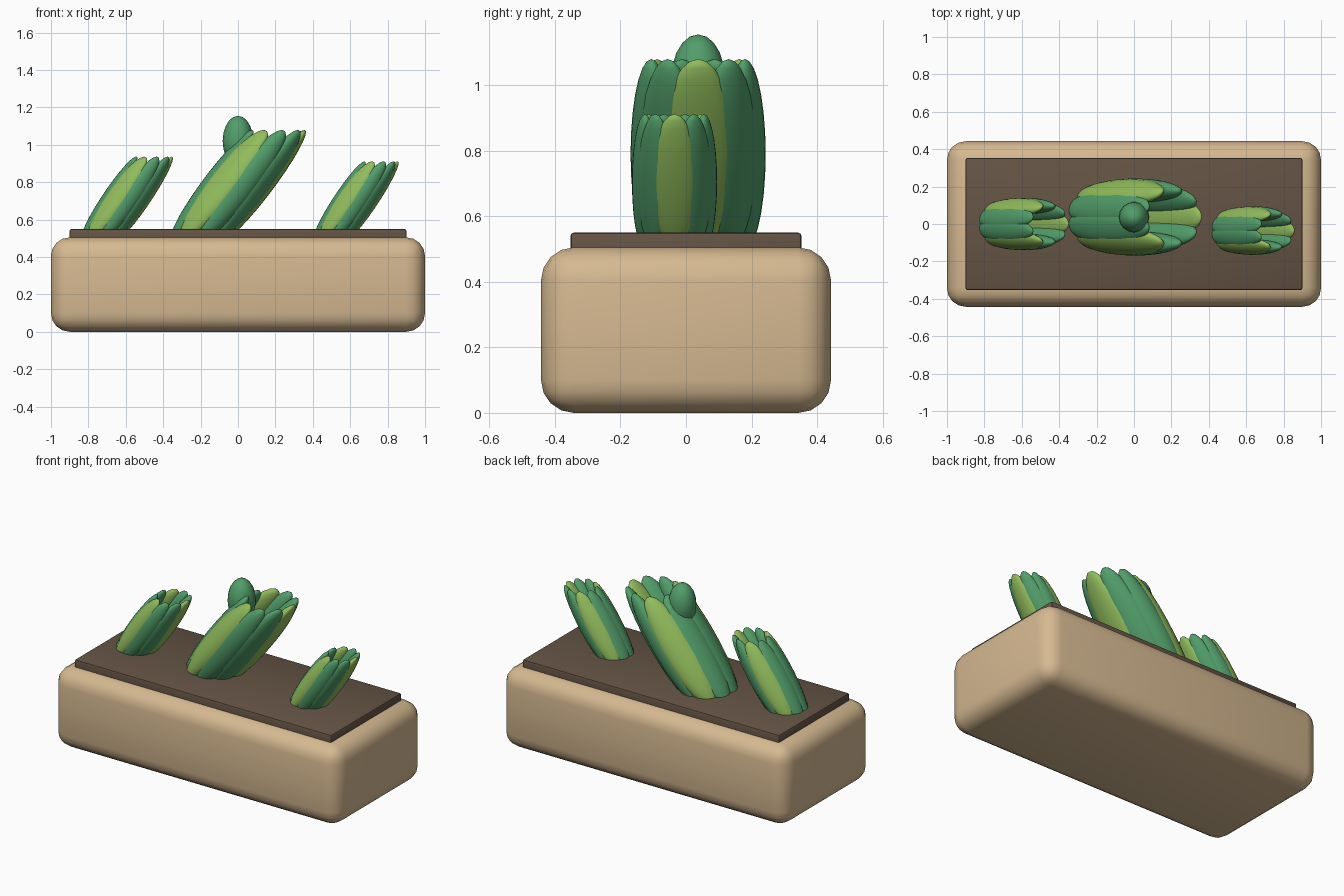
import bpy
import math
from mathutils import Matrix

cube = bpy.data.objects.get("Cube")
if cube:
    bpy.data.objects.remove(cube, do_unlink=True)


def material(name, rgb):
    mat = bpy.data.materials.new(name)
    mat.use_nodes = True
    colour = (*rgb, 1.0)
    mat.diffuse_color = colour
    bsdf = mat.node_tree.nodes["Principled BSDF"]
    bsdf.inputs["Base Color"].default_value = colour
    bsdf.inputs["Roughness"].default_value = 0.8
    return mat


CLAY = material("sand clay", (0.67, 0.485, 0.285))
SOIL = material("dark soil", (0.13, 0.088, 0.06))
GREEN = material("leaf green", (0.085, 0.34, 0.145))
LIME = material("light green", (0.29, 0.51, 0.11))


def finish(name, mat):
    obj = bpy.context.object
    obj.name = name
    obj.data.materials.append(mat)
    return obj


def rounded_box(name, mat, size, z_mid, bevel, segments):
    bpy.ops.mesh.primitive_cube_add(size=1, location=(0, 0, z_mid))
    obj = finish(name, mat)
    obj.scale = size
    bpy.ops.object.transform_apply(location=False, rotation=False, scale=True)
    mod = obj.modifiers.new("Bevel", "BEVEL")
    mod.width = bevel
    mod.segments = segments
    bpy.ops.object.modifier_apply(modifier=mod.name)
    bpy.ops.object.shade_smooth_by_angle(angle=math.radians(40))


def ellipsoid(name, mat, matrix, segments=20, rings=14):
    """Unit sphere shaped by a matrix, which may include a shear."""
    bpy.ops.mesh.primitive_uv_sphere_add(segments=segments, ring_count=rings, radius=1)
    obj = finish(name, mat)
    obj.data.transform(matrix)
    bpy.ops.object.shade_smooth()


def leaning_plant(name, x, y, z, width, half_height):
    """Ring of nine tall ribs leaning towards +x, every third one light."""
    lean = Matrix.Identity(4)
    lean[0][2] = 0.21 * width / half_height
    for i in range(9):
        light = i % 3 == 0
        across = 0.115 if light else 0.1
        rib = (Matrix.Translation((x, y, z)) @ lean
               @ Matrix.Rotation(math.tau * i / 9, 4, "Z")
               @ Matrix.Translation((0.145 * width, 0, 0))
               @ Matrix.Diagonal((0.062 * width, across * width, half_height, 1)))
        ellipsoid(f"{name}_rib_{i + 1}", LIME if light else GREEN, rib)


# Planter and soil
rounded_box("planter", CLAY, (2, 0.885, 0.505), 0.2525, 0.1, 4)
rounded_box("soil", SOIL, (1.8, 0.705, 0.1), 0.5, 0.01, 2)

# Plants
leaning_plant("centre_plant", 0, 0.037, 0.79, 1.0, 0.29)
leaning_plant("right_plant", -0.595, 0, 0.717, 0.68, 0.22)
leaning_plant("left_plant", 0.63, -0.035, 0.705, 0.63, 0.207)

# Bud on the centre plant
ellipsoid("centre_bud", GREEN, Matrix.Translation((0, 0.037, 1.02))
          @ Matrix.Diagonal((0.082, 0.082, 0.135, 1)), 16, 10)
